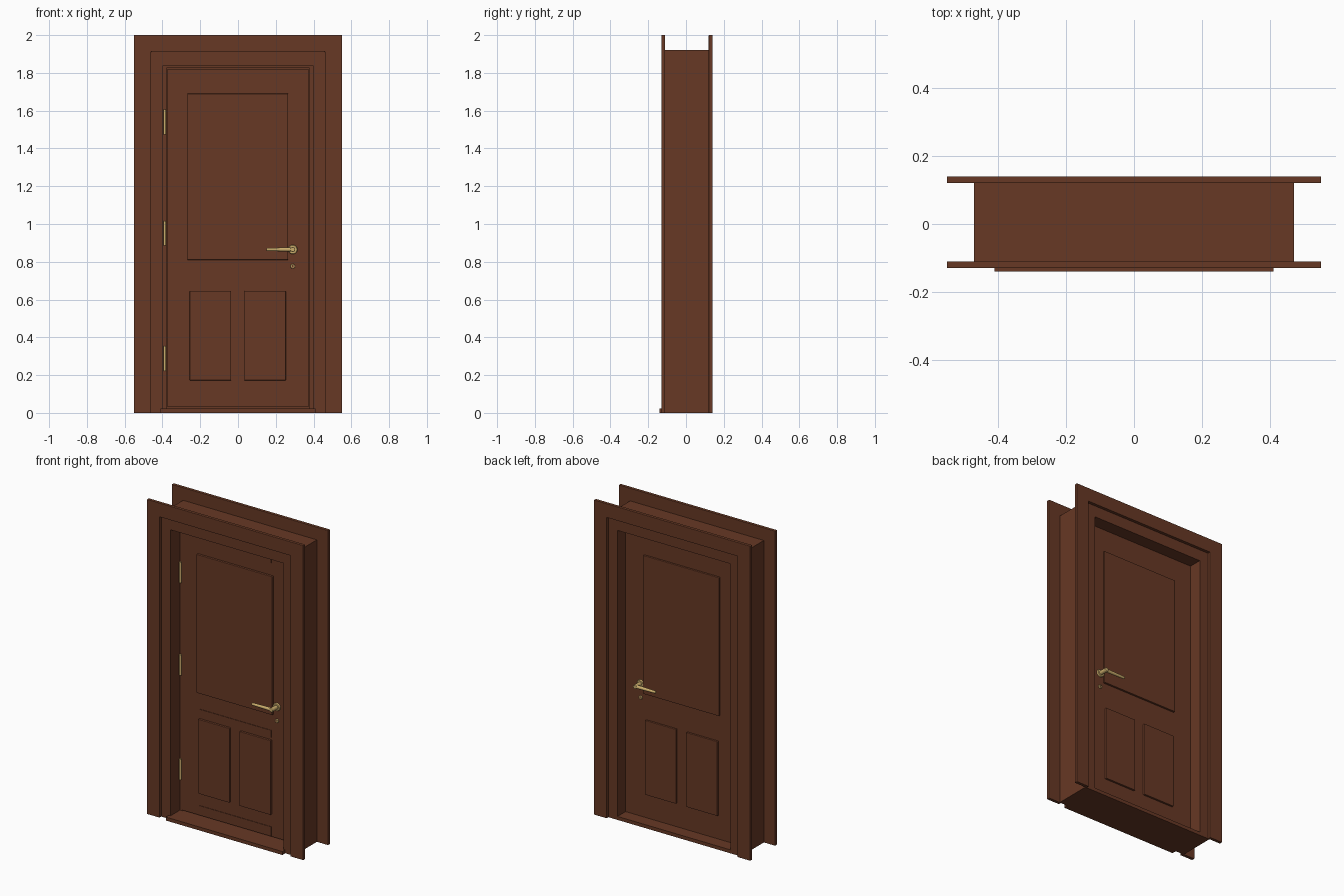
import bpy, bmesh, math
from mathutils import Vector, Matrix

if "Cube" in bpy.data.objects:
    bpy.data.objects.remove(bpy.data.objects["Cube"])

def material(name, col):
    m = bpy.data.materials.new(name)
    m.diffuse_color = (*col, 1)
    m.use_nodes = True
    m.node_tree.nodes["Principled BSDF"].inputs["Base Color"].default_value = m.diffuse_color
    return m

wood = material("reddish_brown_wood", (0.135, 0.040, 0.018))
brass = material("brass", (0.60, 0.42, 0.15))

def finish(name, bm, mat, bevel=0, smooth=False):
    bmesh.ops.recalc_face_normals(bm, faces=bm.faces)
    me = bpy.data.meshes.new(name)
    bm.to_mesh(me)
    bm.free()
    ob = bpy.data.objects.new(name, me)
    bpy.context.collection.objects.link(ob)
    me.materials.append(mat)
    if bevel:
        b = ob.modifiers.new("Bevel", 'BEVEL')
        b.width, b.segments, b.limit_method = bevel, 2, 'ANGLE'
    if smooth:
        bpy.ops.object.select_all(action='DESELECT')
        ob.select_set(True)
        bpy.context.view_layer.objects.active = ob
        bpy.ops.object.shade_smooth_by_angle(angle=math.radians(40))
    return ob

def box(name, x, y, z, mat=wood, bevel=0):
    bm = bmesh.new()
    c = Vector(((x[0]+x[1])/2, (y[0]+y[1])/2, (z[0]+z[1])/2))
    s = (x[1]-x[0], y[1]-y[0], z[1]-z[0])
    bmesh.ops.create_cube(bm, size=1, matrix=Matrix.Translation(c) @ Matrix.Diagonal((*s, 1)))
    return finish(name, bm, mat, bevel)

def rod(name, a, b, r, r2=None, mat=brass, bevel=0, segs=24):
    a, b = Vector(a), Vector(b)
    bm = bmesh.new()
    rot = (b-a).to_track_quat('Z', 'Y').to_matrix().to_4x4()
    bmesh.ops.create_cone(bm, cap_ends=True, segments=segs, radius1=r, radius2=r if r2 is None else r2,
                          depth=(b-a).length, matrix=Matrix.Translation((a+b)/2) @ rot)
    return finish(name, bm, mat, bevel, True)

def arch(name, outer, inner, top, inner_top, y, bevel=0):
    """Upside-down U profile in x/z, extruded along y."""
    pts = [(-outer, 0), (-outer, top), (outer, top), (outer, 0),
           (inner, 0), (inner, inner_top), (-inner, inner_top), (-inner, 0)]
    bm = bmesh.new()
    f = bm.faces.new([bm.verts.new((px, y[0], pz)) for px, pz in pts])
    ext = bmesh.ops.extrude_face_region(bm, geom=[f])
    bmesh.ops.translate(bm, vec=(0, y[1]-y[0], 0),
                        verts=[v for v in ext['geom'] if isinstance(v, bmesh.types.BMVert)])
    return finish(name, bm, wood, bevel)

# Casings, jamb and door stop
arch("front_casing", 0.55, 0.46, 2.0, 1.912, (-0.13, -0.11), 0.002)
arch("back_casing", 0.55, 0.46, 2.0, 1.912, (0.12, 0.14), 0.002)
arch("jamb", 0.47, 0.397, 1.92, 1.84, (-0.111, 0.121))
arch("door_stop", 0.399, 0.379, 1.842, 1.826, (-0.016, 0.02))

# Threshold
box("threshold", (-0.41, 0.41), (-0.14, 0.121), (0, 0.022))

# Door leaf: front slab inside the stop, wider rebate behind
box("door_leaf_front", (-0.374, 0.374), (-0.022, 0.02), (0.03, 1.82))
box("door_leaf_back", (-0.396, 0.396), (0.005, 0.04), (0.02, 1.838))

# Raised panels on both faces
panels = [("upper_panel", -0.268, 0.266, 0.81, 1.69),
          ("lower_left_panel", -0.256, -0.036, 0.172, 0.645),
          ("lower_right_panel", 0.034, 0.253, 0.172, 0.645)]
for side, y in (("front", (-0.036, -0.01)), ("back", (0.03, 0.052))):
    for n, x0, x1, z0, z1 in panels:
        box(f"{side}_{n}", (x0, x1), y, (z0, z1), bevel=0.003)

# Thin rails on the front face
for n, z0, z1 in (("top", 1.768, 1.82), ("middle", 0.66, 0.705), ("bottom", 0.035, 0.092)):
    box(f"{n}_rail", (-0.252, 0.251), (-0.025, -0.01), (z0, z1))

# Hinges
for i, z in enumerate((0.288, 0.952, 1.54)):
    rod(f"hinge_{i+1}", (-0.388, -0.024, z-0.065), (-0.388, -0.024, z+0.065), 0.007, segs=16)

# Lever handles and keyhole covers on both faces
for side, face, d in (("front", -0.022, -1), ("back", 0.04, 1)):
    hx, hz = 0.29, 0.865
    ly = face + d*0.05
    rod(f"{side}_rose", (hx, face-d*0.004, hz), (hx, face+d*0.010, hz), 0.026, 0.022)
    rod(f"{side}_handle_neck", (hx, face, hz), (hx, ly+d*0.011, hz), 0.013, bevel=0.003)
    rod(f"{side}_lever", (hx, ly, hz), (0.150, ly, hz), 0.011, 0.008, bevel=0.003)
    rod(f"{side}_keyhole_cover", (hx, face-d*0.004, 0.776), (hx, face+d*0.008, 0.776), 0.013, 0.011)
    # keyhole as a thin dark plate
    box(f"{side}_keyhole", (hx-0.003, hx+0.003), sorted((face+d*0.007, face+d*0.009)), (0.769, 0.783))
